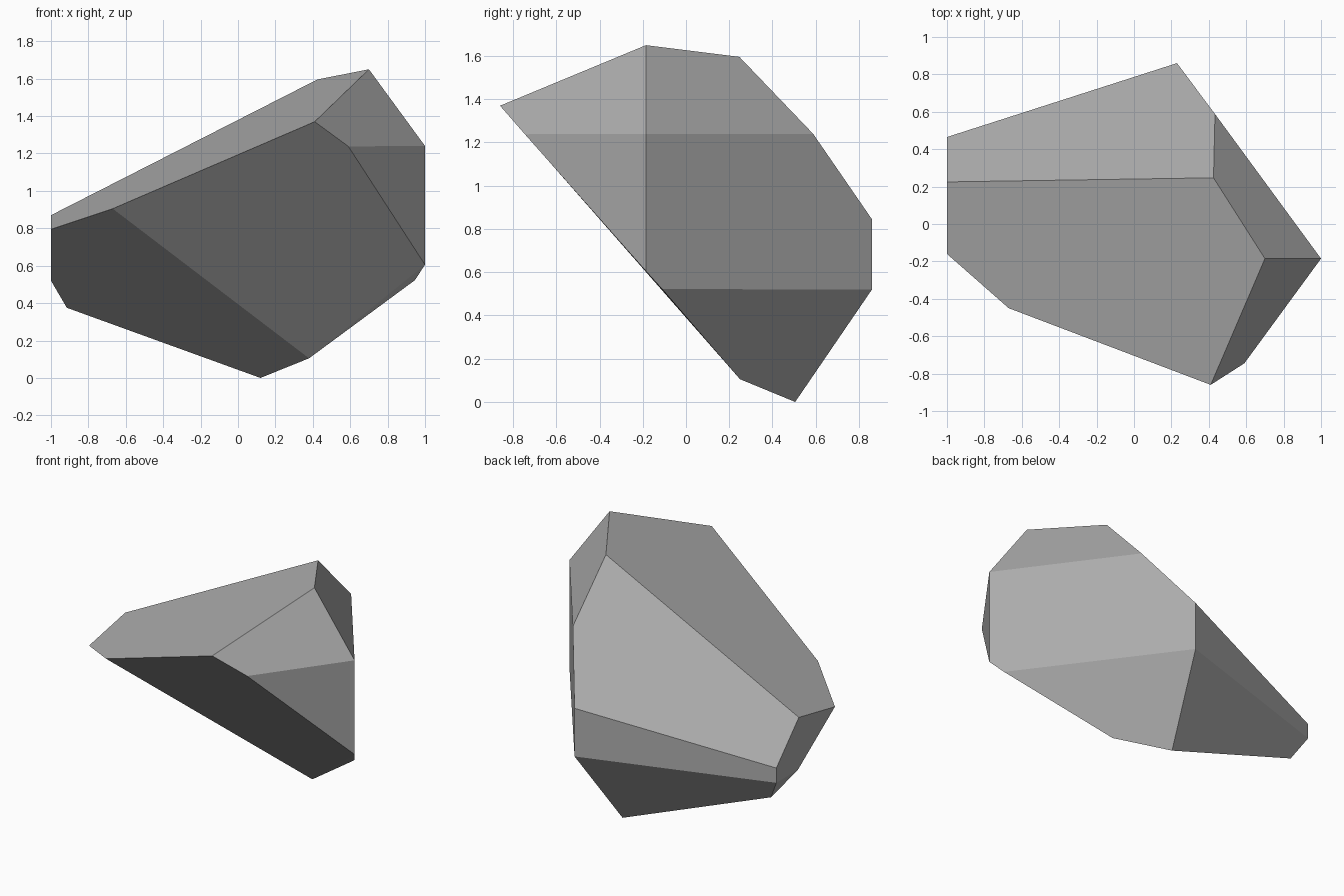
import bpy
import bmesh
import math
from mathutils import Vector

# Remove the default cube
default_cube = bpy.data.objects.get("Cube")
if default_cube:
    bpy.data.objects.remove(default_cube, do_unlink=True)


def make_material(name, colour):
    material = bpy.data.materials.new(name)
    material.use_nodes = True
    material.diffuse_color = colour
    shader = material.node_tree.nodes["Principled BSDF"]
    shader.inputs["Base Color"].default_value = colour
    shader.inputs["Roughness"].default_value = 0.9
    return material


def make_hull(name, corners, material):
    """Wrap corner points in a convex skin and merge flat triangles into facets."""
    mesh = bpy.data.meshes.new(name)
    bm = bmesh.new()
    for corner in corners:
        bm.verts.new(Vector(corner))
    bmesh.ops.convex_hull(bm, input=bm.verts[:])
    bmesh.ops.dissolve_limit(
        bm,
        angle_limit=math.radians(3),
        verts=bm.verts[:],
        edges=bm.edges[:],
    )
    bmesh.ops.recalc_face_normals(bm, faces=bm.faces[:])
    for face in bm.faces:
        face.smooth = False
    bm.to_mesh(mesh)
    bm.free()
    mesh.materials.append(material)
    rock = bpy.data.objects.new(name, mesh)
    bpy.context.collection.objects.link(rock)
    return rock


# Corners of the upper slab
top_corners = [
    (0.70, -0.185, 1.65),
    (0.425, 0.247, 1.596),
    (0.41, -0.86, 1.37),
    (-0.67, -0.45, 0.905),
]

# Corners of the left shoulder and its vertical wall
shoulder_corners = [
    (0.59, -0.745, 1.238),
    (1, -0.185, 1.24),
    (1, -0.185, 0.605),
    (0.945, -0.11, 0.522),
    (0.433, 0.588, 1.24),
]

# Corners of the back wall
back_corners = [
    (0.23, 0.86, 0.845),
    (0.23, 0.86, 0.52),
]

# Corners of the narrow right end
end_corners = [
    (-1, -0.16, 0.795),
    (-1, 0.225, 0.87),
    (-1, 0.465, 0.62),
    (-1, 0.465, 0.52),
    (-1, 0.235, 0.52),
]

# Corners of the underside
base_corners = [
    (-0.915, 0.40, 0.375),
    (0.12, 0.505, 0),
    (0.38, 0.25, 0.105),
]

# Faceted rock
stone_grey = make_material("stone grey", (0.41, 0.41, 0.41, 1))
make_hull(
    "rock",
    top_corners + shoulder_corners + back_corners + end_corners + base_corners,
    stone_grey,
)
